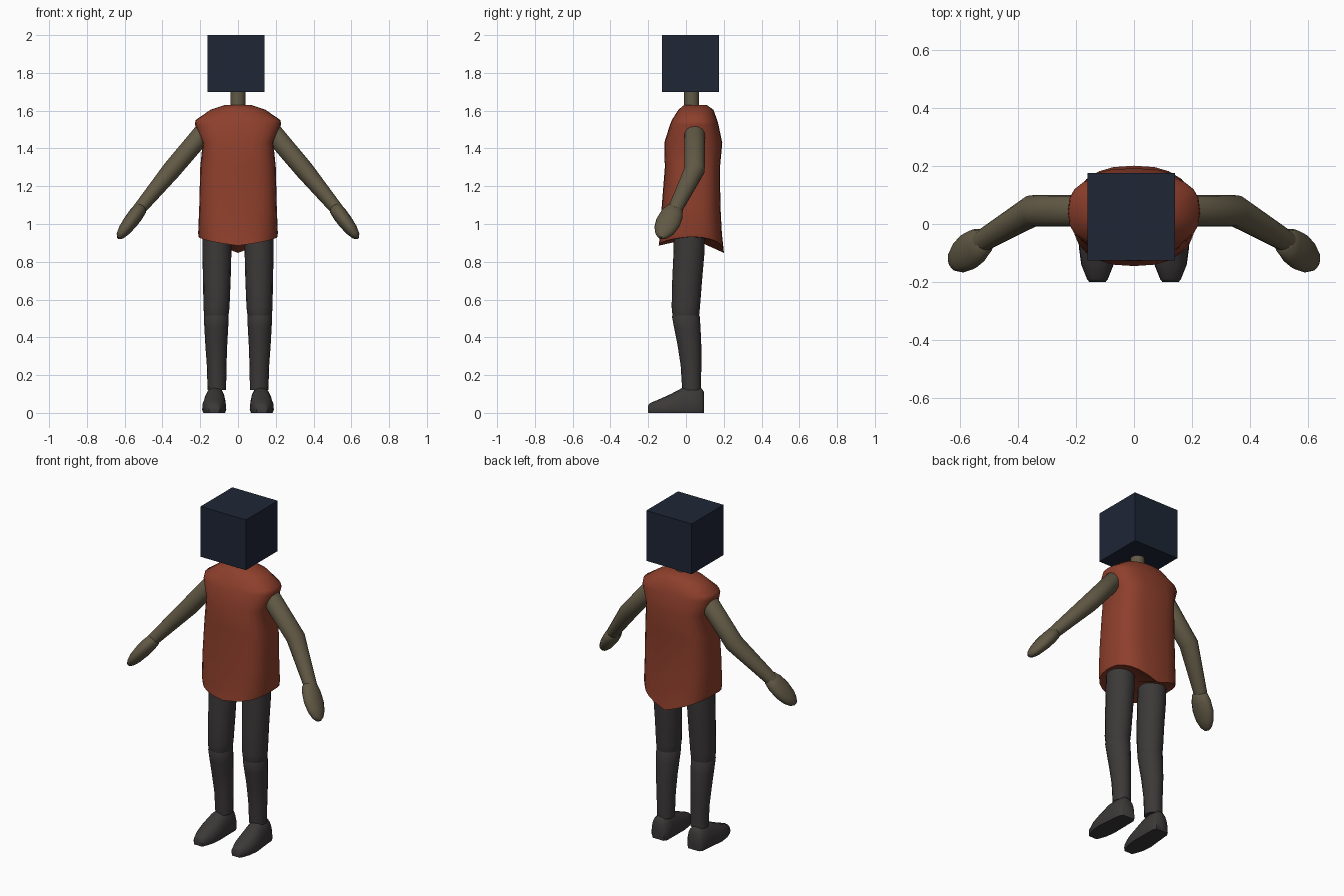
import bpy, bmesh, math
from mathutils import Vector

if "Cube" in bpy.data.objects:
    bpy.data.objects.remove(bpy.data.objects["Cube"])


def material(name, rgb):
    m = bpy.data.materials.new(name)
    m.diffuse_color = (*rgb, 1)
    m.use_nodes = True
    m.node_tree.nodes["Principled BSDF"].inputs["Base Color"].default_value = m.diffuse_color
    return m


RED = material("red_cloth", (0.27, 0.05, 0.025))
OLIVE = material("olive", (0.12, 0.1, 0.06))
GREY = material("dark_grey", (0.045, 0.04, 0.04))
NAVY = material("navy", (0.013, 0.019, 0.036))


def finish(name, bm, mat, angle=50):
    bmesh.ops.recalc_face_normals(bm, faces=bm.faces)
    me = bpy.data.meshes.new(name)
    bm.to_mesh(me)
    bm.free()
    me.materials.append(mat)
    ob = bpy.data.objects.new(name, me)
    bpy.context.collection.objects.link(ob)
    if angle:
        bpy.context.view_layer.objects.active = ob
        ob.select_set(True)
        bpy.ops.object.shade_smooth_by_angle(angle=math.radians(angle))
        ob.select_set(False)
    return ob


def loft(name, rings, mat, side=1, end_z=None):
    """Skin a list of point rings and cap both ends; end_z lifts the last cap's centre."""
    bm = bmesh.new()
    loops = [[bm.verts.new((p[0] * side, p[1], p[2])) for p in r] for r in rings]
    n = len(loops[0])
    for a, b in zip(loops, loops[1:]):
        for i in range(n):
            j = (i + 1) % n
            bm.faces.new((a[i], a[j], b[j], b[i]))
    bm.faces.new(loops[0])
    if end_z is None:
        bm.faces.new(loops[-1])
    else:
        c = sum((v.co for v in loops[-1]), Vector((0, 0, 0))) / n
        top = bm.verts.new((c.x, c.y, end_z))
        for i in range(n):
            bm.faces.new((loops[-1][i], loops[-1][(i + 1) % n], top))
    return finish(name, bm, mat)


def signed_power(t, e):
    return math.copysign(abs(t) ** e, t)


def oval(c, u, v, n=16, power=2.0):
    c, u, v = Vector(c), Vector(u), Vector(v)
    angles = [2 * math.pi * i / n for i in range(n)]
    return [c + u * signed_power(math.cos(a), 2 / power)
            + v * signed_power(math.sin(a), 2 / power) for a in angles]


def limb_ring(c, d, wide, thin):
    """Oval across direction d, its wide axis close to y."""
    d = Vector(d).normalized()
    u = (Vector((0, 1, 0)) - d * d.y).normalized()
    return oval(c, u * wide, d.cross(u) * thin)


# head block
bm = bmesh.new()
bmesh.ops.create_cube(bm, size=0.302)
bmesh.ops.translate(bm, verts=bm.verts, vec=(-0.01, 0.025, 1.849))
finish("head", bm, NAVY, 0)

# neck
loft("neck", [oval((0, 0.03, z), (0.04, 0, 0), (0, 0.04, 0), 12) for z in (1.56, 1.72)], OLIVE)

# shirt: height, half width, front y, back y, squareness
shirt = [(1.63, 0.07, -0.01, 0.11, 2), (1.605, 0.145, -0.04, 0.145, 2.2),
         (1.55, 0.225, -0.075, 0.165, 2.6), (1.525, 0.228, -0.085, 0.172, 2.7),
         (1.43, 0.187, -0.115, 0.192, 3), (1.3, 0.2, -0.112, 0.18, 3),
         (1.1, 0.205, -0.128, 0.182, 3), (0.95, 0.211, -0.135, 0.19, 2.8)]
rings = [oval((0, (f + b) / 2, z), (w, 0, 0), (0, (b - f) / 2, 0), 24, p)
         for z, w, f, b, p in shirt]
hem = oval((0, 0.028, 0.932), (0.208, 0, 0), (0, 0.173, 0), 24, 2.5)
for p in hem:
    t = max(0.0, 1 - abs(p.x) / 0.208)
    p.z -= 0.085 * t ** 0.9 if p.y > 0.03 else 0.047 * t ** 0.6
loft("shirt", rings + [hem], RED, end_z=0.925)

for side, tag in ((-1, "left"), (1, "right")):
    # arm: shoulder, elbow, wrist
    sh, el, wr = Vector((0.17, 0.046, 1.5)), Vector((0.352, 0.045, 1.285)), Vector((0.53, -0.062, 1.07))
    up, fore = el - sh, wr - el
    mid = up.normalized() + fore.normalized()
    loft(tag + "_arm", [limb_ring(sh - up * 0.1, up, 0.035, 0.03),
                        limb_ring(sh, up, 0.055, 0.052),
                        limb_ring(el, mid, 0.055, 0.05),
                        limb_ring(wr, fore, 0.038, 0.034)], OLIVE, side)

    # flattened mitten hand
    a, b = Vector((0.51, -0.055, 1.09)), Vector((0.632, -0.135, 0.927))
    prof = [(0, 0.03, 0.025), (0.06, 0.046, 0.036), (0.25, 0.061, 0.04), (0.5, 0.066, 0.039),
            (0.75, 0.056, 0.033), (0.92, 0.036, 0.023), (1, 0.015, 0.01)]
    loft(tag + "_hand", [limb_ring(a.lerp(b, t), b - a, w, h) for t, w, h in prof], OLIVE, side)

    # thigh and shin: height, x centre, half width, front y, back y
    thigh = [(1.0, 0.112, 0.075, -0.063, 0.102), (0.85, 0.112, 0.077, -0.066, 0.098),
             (0.7, 0.112, 0.073, -0.073, 0.085), (0.56, 0.114, 0.069, -0.076, 0.074),
             (0.5, 0.115, 0.063, -0.07, 0.068), (0.46, 0.115, 0.045, -0.05, 0.055)]
    shin = [(0.55, 0.115, 0.05, -0.055, 0.055), (0.51, 0.115, 0.066, -0.074, 0.073),
            (0.45, 0.115, 0.063, -0.063, 0.077), (0.36, 0.115, 0.058, -0.045, 0.081),
            (0.25, 0.113, 0.052, -0.028, 0.081), (0.12, 0.112, 0.049, -0.02, 0.08)]
    for name, prof in (("thigh", thigh), ("shin", shin)):
        loft(f"{tag}_{name}", [oval((x, (f + k) / 2, z), (w, 0, 0), (0, (k - f) / 2, 0))
                               for z, x, w, f, k in prof], GREY, side)

    # shoe: y, x centre, half width, top height; flat-soled arched sections
    shoe = [(0.096, 0.118, 0.04, 0.11), (0.08, 0.119, 0.054, 0.132), (0.03, 0.121, 0.057, 0.14),
            (-0.02, 0.123, 0.06, 0.132), (-0.08, 0.126, 0.064, 0.1),
            (-0.14, 0.126, 0.056, 0.073), (-0.19, 0.126, 0.036, 0.052), (-0.2, 0.126, 0.028, 0.04)]
    rings = []
    for y, x, w, h in shoe:
        arch = [(x + w * signed_power(math.cos(t), 0.85), y,
                 0.016 + (h - 0.016) * max(0.0, math.sin(t)) ** 0.85)
                for t in [math.pi * i / 10 for i in range(11)]]
        rings.append([(x - w * 0.9, y, 0), (x + w * 0.9, y, 0)] + arch)
    loft(tag + "_shoe", rings, GREY, side)
